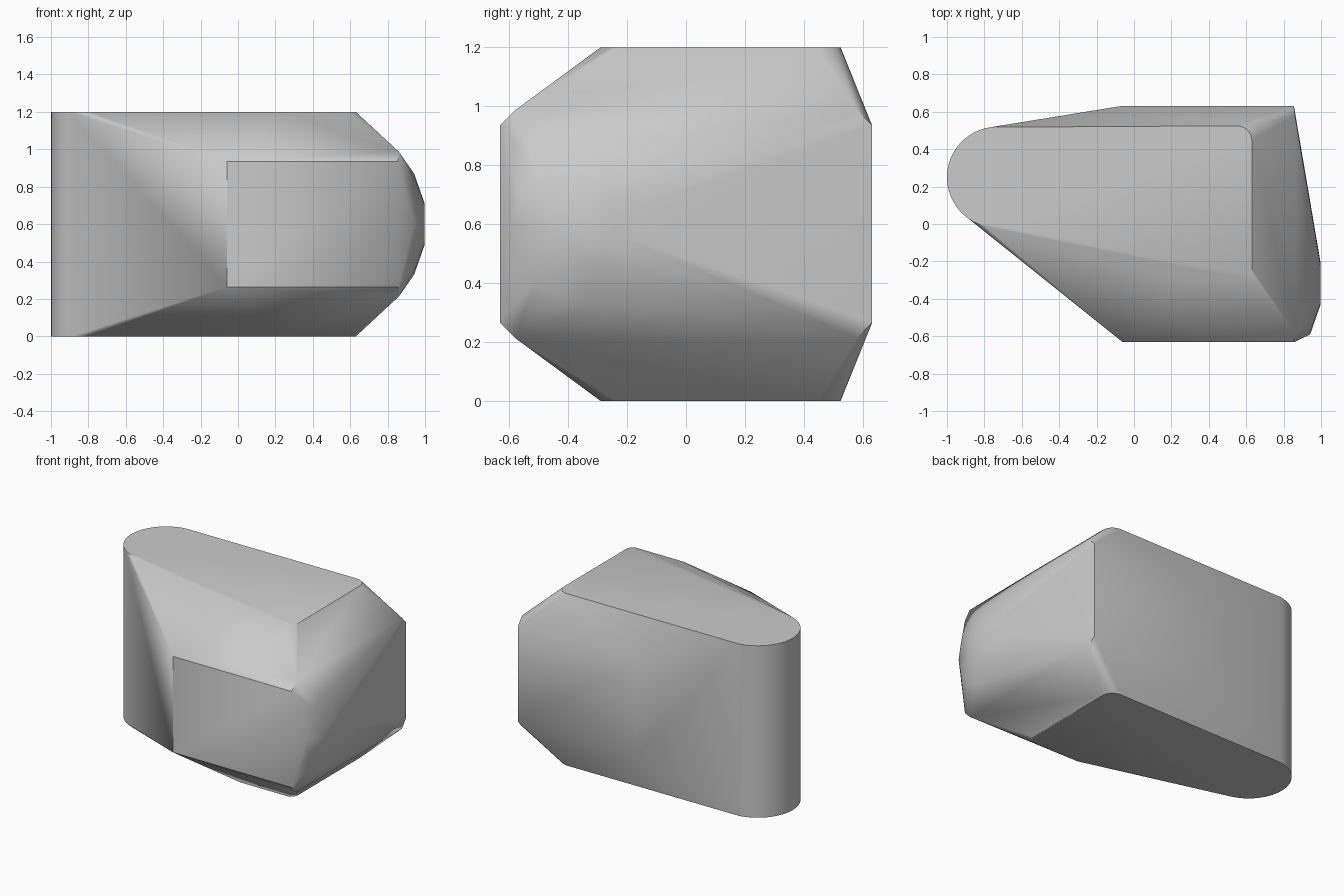
import bpy, bmesh
from math import sin, cos, radians

cube = bpy.data.objects.get("Cube")
if cube:
    bpy.data.objects.remove(cube)

MID = 0.6  # height of the horizontal symmetry plane


def arc(cx, cy, r, start, end, steps):
    """Points on a circular arc, angles in degrees."""
    angles = [radians(start + (end - start) * i / steps) for i in range(steps + 1)]
    return [(cx + r * cos(a), cy + r * sin(a)) for a in angles]


# Outline of the flat cap: round nose, chamfered front, rounded back corner
cap = arc(-0.73, 0.25, 0.27, 98, 255, 24)
cap += [(0.22, -0.29)]
cap += arc(0.58, -0.24, 0.05, 270, 360, 6)
cap += arc(0.55, 0.445, 0.08, 0, 90, 8)
points = [(x, y, 0.6) for x, y in cap]

# Body corners, heights measured from the symmetry plane
points += [(-0.06, -0.632, 0.335), (-0.06, 0.632, 0.335)]
for side in (-1, 1):
    points += [(0.855, side * 0.632, 0.335), (0.86, side * 0.58, 0.387)]

# Shallow dome on the left side
for x, r in ((0.942, 0.27), (0.998, 0.11)):
    points += [(x, y, z) for y, z in arc(-0.32, 0, r, 0, 360, 16)]

# Mirror top to bottom and wrap everything in one skin
bm = bmesh.new()
for x, y, h in points:
    for sign in (-1, 1):
        bm.verts.new((x, y, MID + sign * h))
bmesh.ops.remove_doubles(bm, verts=bm.verts, dist=0.0005)
hull = bmesh.ops.convex_hull(bm, input=bm.verts)
loose = {v for v in hull["geom_interior"] + hull["geom_unused"]
         if isinstance(v, bmesh.types.BMVert)}
bmesh.ops.delete(bm, geom=list(loose), context="VERTS")
bmesh.ops.dissolve_limit(bm, angle_limit=radians(0.5), verts=bm.verts, edges=bm.edges)
bmesh.ops.recalc_face_normals(bm, faces=bm.faces)

mesh = bpy.data.meshes.new("faceted_body")
bm.to_mesh(mesh)
bm.free()
body = bpy.data.objects.new("faceted_body", mesh)
bpy.context.collection.objects.link(body)

# Plain grey surface
grey = bpy.data.materials.new("plain_grey")
grey.use_nodes = True
colour = (0.6, 0.6, 0.6, 1)
grey.diffuse_color = colour
grey.node_tree.nodes["Principled BSDF"].inputs["Base Color"].default_value = colour
mesh.materials.append(grey)

bpy.ops.object.select_all(action="DESELECT")
body.select_set(True)
bpy.context.view_layer.objects.active = body
bpy.ops.object.shade_smooth_by_angle(angle=radians(35))
